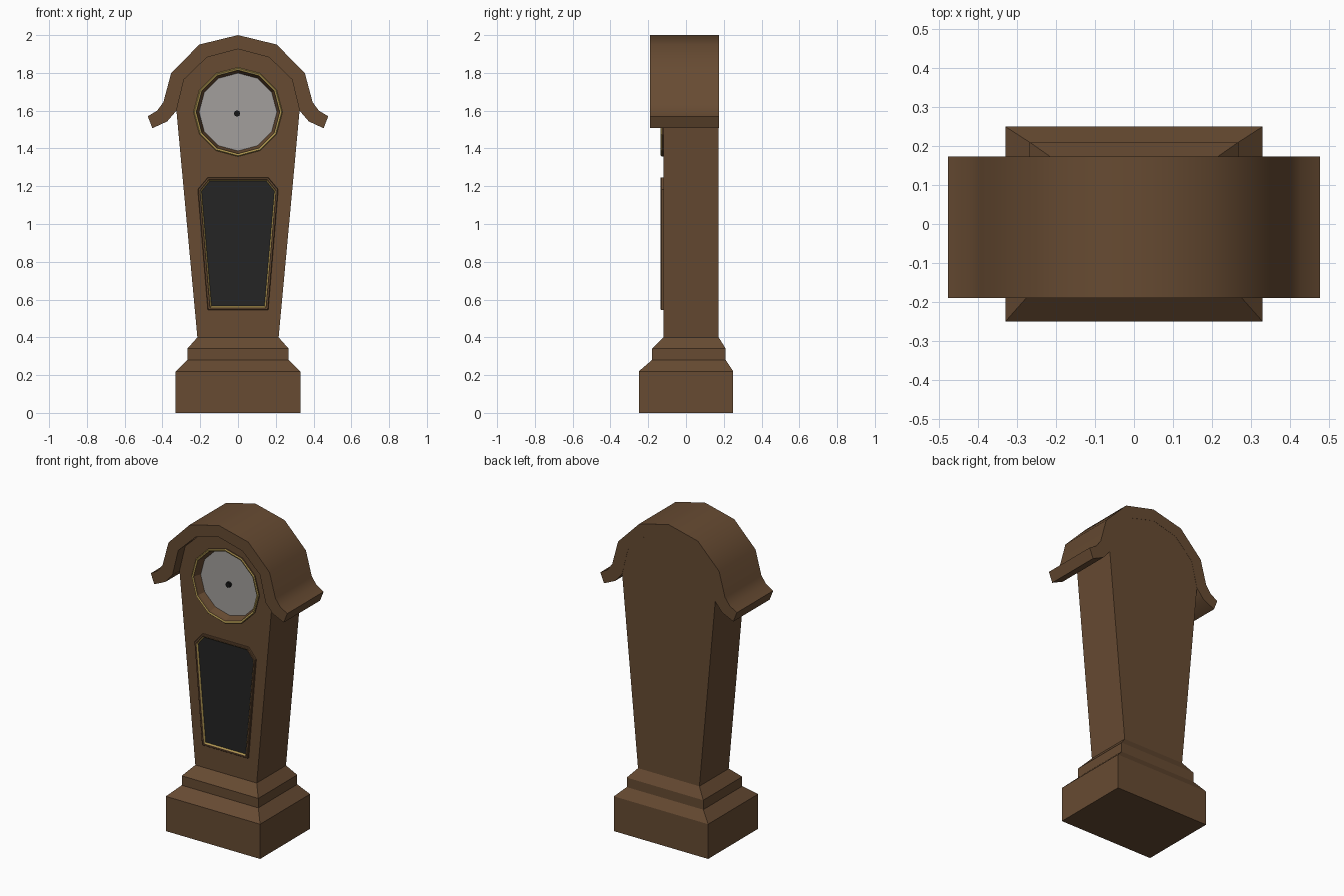
import bpy, bmesh, math

if "Cube" in bpy.data.objects:
    bpy.data.objects.remove(bpy.data.objects["Cube"])


def mat(name, rgb):
    m = bpy.data.materials.new(name)
    m.diffuse_color = (*rgb, 1)
    m.use_nodes = True
    m.node_tree.nodes["Principled BSDF"].inputs["Base Color"].default_value = m.diffuse_color
    return m


WOOD = mat("brown wood", (0.135, 0.07, 0.032))
GOLD = mat("brass", (0.42, 0.30, 0.08))
DIAL = mat("pale dial", (0.36, 0.345, 0.335))
GLASS = mat("dark glass", (0.018, 0.018, 0.018))
BLACK = mat("black", (0.008, 0.008, 0.008))


def loft(name, rings, mats, bands=None, cyclic=False):
    """Join rings of 3D points; cap the ends unless cyclic. bands = material per band."""
    bm = bmesh.new()
    vs = [[bm.verts.new(p) for p in r] for r in rings]
    n = len(vs[0])
    for i in range(len(vs) if cyclic else len(vs) - 1):
        a, b = vs[i], vs[(i + 1) % len(vs)]
        for j in range(n):
            k = (j + 1) % n
            f = bm.faces.new((a[j], a[k], b[k], b[j]))
            f.material_index = bands[i] if bands else 0
    if not cyclic:
        bm.faces.new(vs[0])
        bm.faces.new(vs[-1])
    bmesh.ops.recalc_face_normals(bm, faces=bm.faces)
    me = bpy.data.meshes.new(name)
    bm.to_mesh(me)
    bm.free()
    for m in mats:
        me.materials.append(m)
    ob = bpy.data.objects.new(name, me)
    bpy.context.collection.objects.link(ob)
    return ob


def at_y(outline, y):
    return [(x, y, z) for x, z in outline]


def mirror(half, centre=True):
    """Mirror a half outline; when centre, the first point lies on x = 0."""
    return half + [(-x, z) for x, z in reversed(half[1:] if centre else half)]


def circle(r, n=12, cz=1.593):
    return [(r * math.sin(2 * math.pi * i / n), cz + r * math.cos(2 * math.pi * i / n))
            for i in range(n)]


def smooth(ob, deg):
    bpy.ops.object.select_all(action='DESELECT')
    ob.select_set(True)
    bpy.context.view_layer.objects.active = ob
    bpy.ops.object.shade_smooth_by_angle(angle=math.radians(deg))


# stepped plinth
def rect(x, y0, y1, z):
    return [(-x, y0, z), (x, y0, z), (x, y1, z), (-x, y1, z)]


loft("plinth", [rect(.33, -.25, .25, 0), rect(.33, -.25, .25, .22),
                rect(.268, -.18, .21, .28), rect(.268, -.18, .21, .34),
                rect(.215, -.12, .173, .40)], [WOOD])

# tapered case with arched top
arch = [(0, 1.926), (.165, 1.882), (.286, 1.765), (.326, 1.60)]
body = mirror(arch + [(.215, .40)])
case = loft("case", [at_y(body, -.12), at_y(body, .173)], [WOOD])

# conical recess for the dial
cutter = loft("dial_cutter", [at_y(circle(.235), -.15), at_y(circle(.222), -.12),
                              at_y(circle(.205), -.075)], [WOOD])
cutter.hide_render = True
cutter.hide_viewport = True
mod = case.modifiers.new("dial recess", 'BOOLEAN')
mod.operation = 'DIFFERENCE'
mod.solver = 'EXACT'
mod.object = cutter

# arched hood with flared ends
outer = [(0, 2.0), (.205, 1.95), (.354, 1.798), (.395, 1.645), (.428, 1.60), (.478, 1.57)]
inner = [(.453, 1.507), (.375, 1.543)] + arch[::-1]
left = [(-x, z) for x, z in (outer + inner)[1:-1]][::-1]
# one quad strip from left tip to right tip, split into outer and inner edges
out_pts = [(-x, z) for x, z in outer[:0:-1]] + outer
in_half = arch[:4] + [(.375, 1.543), (.453, 1.507)]
in_pts = [(-x, z) for x, z in in_half[:0:-1]] + in_half
strip = [[(o[0], -.19, o[1]), (o[0], .174, o[1]), (i[0], .174, i[1]), (i[0], -.19, i[1])]
         for o, i in zip(out_pts, in_pts)]
hood = loft("hood", strip, [WOOD])
smooth(hood, 35)

# brass bezel around the dial
loft("dial_bezel", [at_y(circle(.236), -.118), at_y(circle(.236), -.128),
                    at_y(circle(.231), -.134), at_y(circle(.221), -.130),
                    at_y(circle(.219), -.118)], [GOLD, WOOD], [1, 0, 0, 1, 1], cyclic=True)

# dial plate and centre hub
loft("dial", [at_y(circle(.206), -.079), at_y(circle(.206), -.074)], [DIAL])
hub = [(x - .005, z) for x, z in circle(.017, 8, 1.585)]
loft("hand_hub", [at_y(hub, -.095), at_y(hub, -.078)], [BLACK])


# door: wooden frame with brass inner edge, dark glass
def door(d):
    return mirror([(.16 - .5 * d, 1.247 - d), (.213 - d, 1.183 - .5 * d),
                   (.16 - d, .545 + d)], centre=False)


loft("door_frame", [at_y(door(0), -.119), at_y(door(0), -.131), at_y(door(.003), -.135),
                    at_y(door(.011), -.135), at_y(door(.014), -.131),
                    at_y(door(.020), -.123), at_y(door(.020), -.119)],
     [WOOD, GOLD], [0, 0, 0, 0, 1, 1, 0], cyclic=True)
loft("door_glass", [at_y(door(.019), -.123), at_y(door(.019), -.119)], [GLASS])
